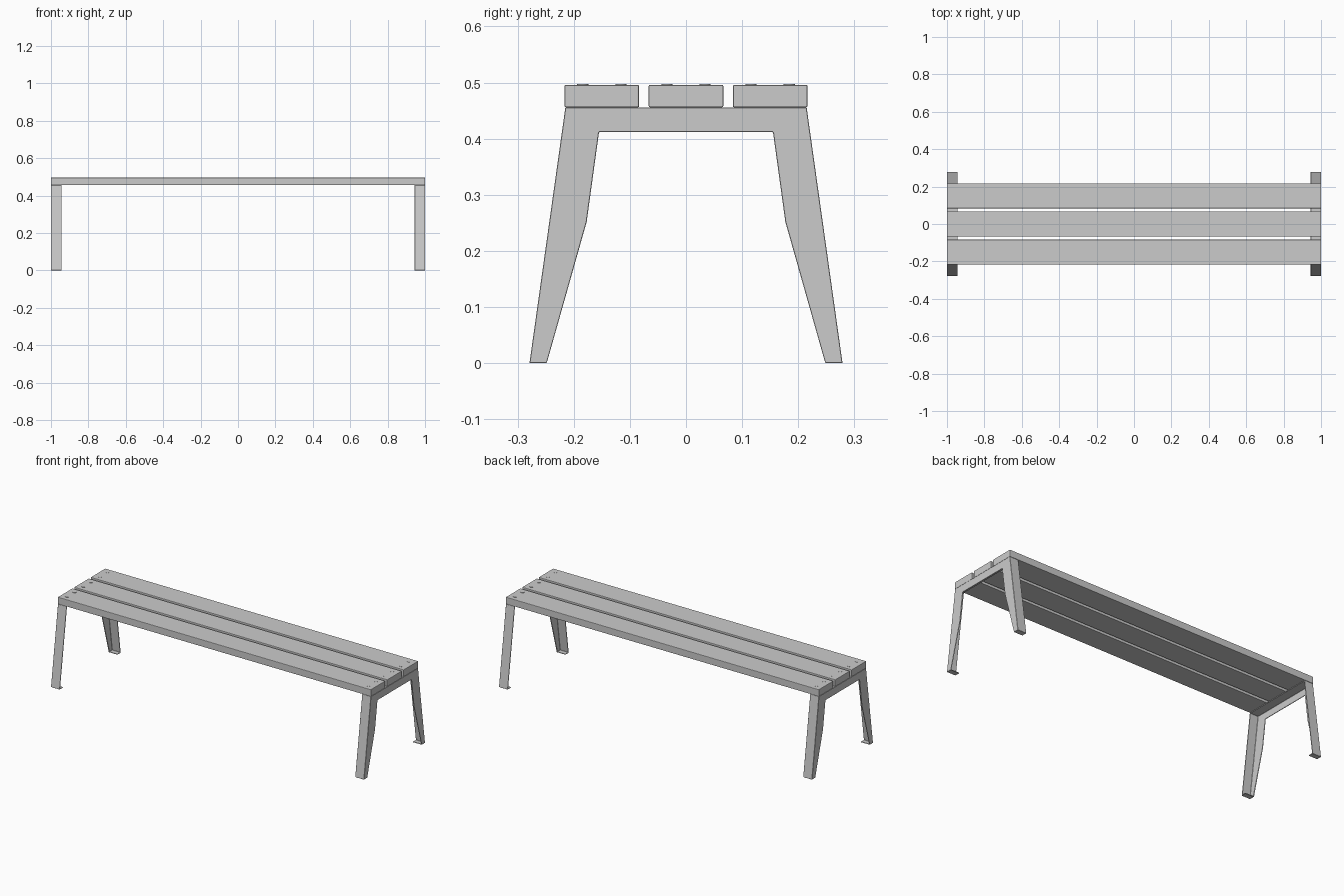
import bpy, bmesh

if "Cube" in bpy.data.objects:
    bpy.data.objects.remove(bpy.data.objects["Cube"])

END = 1.0          # outer x of the end frames
DEPTH = 0.056      # width of the folded sheet flange
SHEET = 0.004
SEAT_Z = 0.456
TOP_Z = 0.496


def make_object(name, bm):
    mesh = bpy.data.meshes.new(name)
    bm.to_mesh(mesh)
    bm.free()
    obj = bpy.data.objects.new(name, mesh)
    bpy.context.collection.objects.link(obj)
    return obj


def add_bevel(obj, width, segments=2):
    mod = obj.modifiers.new("Bevel", 'BEVEL')
    mod.width = width
    mod.segments = segments
    mod.limit_method = 'ANGLE'


# Seat slats
for i, name in enumerate(("front_slat", "middle_slat", "back_slat")):
    bm = bmesh.new()
    bmesh.ops.create_cube(bm, size=1)
    bmesh.ops.scale(bm, vec=(2 * END, 0.133, TOP_Z - SEAT_Z), verts=bm.verts)
    bmesh.ops.translate(bm, vec=(0, (i - 1) * 0.15, (SEAT_Z + TOP_Z) / 2), verts=bm.verts)
    add_bevel(make_object(name, bm), 0.0025)

# End frames: outer plate with sheet folded inwards along legs, top and feet
half = [(0.155, 0.412), (0.177, 0.252), (0.248, 0), (0.279, 0), (0.215, SEAT_Z)]
profile = half + [(-y, z) for y, z in reversed(half)]
bm = bmesh.new()
outer = [bm.verts.new((END, y, z)) for y, z in profile]
bm.faces.new(outer)
folded = range(2, 8)
inner = {i: bm.verts.new((END - DEPTH, *profile[i])) for i in folded}
for a in list(folded)[:-1]:
    b = a + 1
    bm.faces.new((outer[b], outer[a], inner[a], inner[b]))
frame = make_object("end_frames", bm)
solid = frame.modifiers.new("Solidify", 'SOLIDIFY')
solid.thickness = SHEET
solid.offset = -1
solid.use_even_offset = True
add_bevel(frame, 0.001, 1)
frame.modifiers.new("Mirror", 'MIRROR').use_axis[0] = True

# Low screw heads, two per slat at each end
for side, label in ((-1, "left"), (1, "right")):
    for i in range(3):
        for j in (-1, 1):
            bpy.ops.mesh.primitive_cylinder_add(
                vertices=24, radius=0.010, depth=0.004,
                location=(side * 0.963, (i - 1) * 0.15 + j * 0.034, TOP_Z - 0.0005))
            screw = bpy.context.object
            screw.name = f"{label}_screw_{i * 2 + (j + 1) // 2 + 1}"
            bpy.ops.object.shade_smooth_by_angle()
